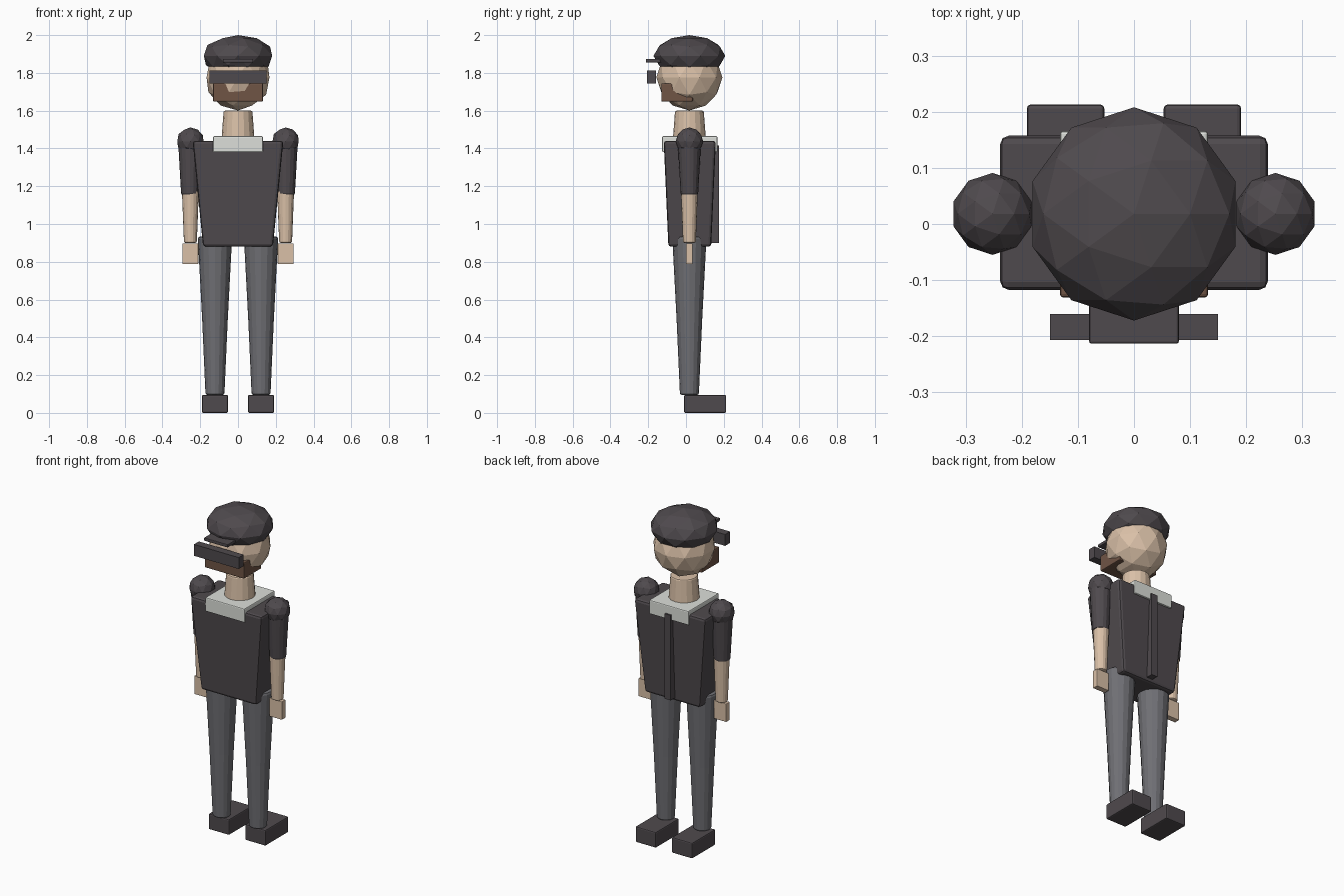
import bpy, bmesh
from mathutils import Matrix

if "Cube" in bpy.data.objects:
    bpy.data.objects.remove(bpy.data.objects["Cube"])

CY = 0.018  # depth of the body's centre line


def material(name, rgb):
    m = bpy.data.materials.new(name)
    m.diffuse_color = (*rgb, 1)
    m.use_nodes = True
    m.node_tree.nodes["Principled BSDF"].inputs["Base Color"].default_value = m.diffuse_color
    return m


DARK = material("charcoal cloth", (0.078, 0.068, 0.075))
GREY = material("grey trousers", (0.16, 0.16, 0.175))
SKIN = material("skin", (0.70, 0.53, 0.39))
WHITE = material("white collar", (0.72, 0.74, 0.70))
BROWN = material("brown beard", (0.16, 0.09, 0.06))


def finish(bm, name, mat, bevel=0.0, angle=30):
    me = bpy.data.meshes.new(name)
    bm.to_mesh(me)
    bm.free()
    me.materials.append(mat)
    ob = bpy.data.objects.new(name, me)
    bpy.context.collection.objects.link(ob)
    if bevel:
        b = ob.modifiers.new("bevel", 'BEVEL')
        b.width, b.segments = bevel, 2
        b.limit_method = 'ANGLE'
        b.angle_limit = angle * 3.14159 / 180
    return ob


def box(name, mat, x, y, z, bevel=0.0, taper=(1, 1)):
    """Box from ranges; taper scales the bottom face in x and y."""
    bm = bmesh.new()
    bmesh.ops.create_cube(bm, size=1)
    cx, cy, cz = [(a + b) / 2 for a, b in (x, y, z)]
    sx, sy, sz = [b - a for a, b in (x, y, z)]
    for v in bm.verts:
        tx, ty = taper if v.co.z < 0 else (1, 1)
        v.co = (cx + v.co.x * sx * tx, cy + v.co.y * sy * ty, cz + v.co.z * sz)
    return finish(bm, name, mat, bevel)


def limb(name, mat, x, z0, z1, r0, r1, bevel=0.008, sides=16):
    """Tapered cylinder with radius r0 at z0 and r1 at z1."""
    bm = bmesh.new()
    bmesh.ops.create_cone(bm, cap_ends=True, segments=sides, radius1=r0, radius2=r1,
                          depth=z1 - z0, matrix=Matrix.Translation((x, CY, (z0 + z1) / 2)))
    return finish(bm, name, mat, bevel, 50)


def ball(name, mat, x, z, r, rz):
    bm = bmesh.new()
    bmesh.ops.create_icosphere(bm, subdivisions=2, radius=1,
                               matrix=Matrix.Translation((x, CY, z)) @ Matrix.Diagonal((r, r, rz, 1)))
    return finish(bm, name, mat)


# Torso, collar and back strip
box("torso", DARK, (-0.24, 0.24), (-0.118, 0.158), (0.88, 1.44), 0.015, (0.77, 0.82))
box("collar", WHITE, (-0.132, 0.132), (-0.126, 0.166), (1.38, 1.465), 0.006)
box("back_strip", DARK, (-0.02, 0.02), (0.12, 0.175), (0.90, 1.415))

# Neck, head, beard and eyewear
limb("neck", SKIN, 0, 1.44, 1.60, 0.088, 0.076)
ball("head", SKIN, 0, 1.776, 0.175, 0.175)
box("beard", BROWN, (-0.132, 0.132), (-0.131, 0.036), (1.648, 1.745), 0.006)
box("eyewear", DARK, (-0.15, 0.15), (-0.207, -0.16), (1.743, 1.812))

# Cap
ball("cap", DARK, 0, 1.89, 0.19, 0.11)
box("cap_brim", DARK, (-0.08, 0.08), (-0.213, -0.09), (1.855, 1.874), 0.004)

# Arms and legs on both sides
for side, s in (("left", -1), ("right", 1)):
    ax, lx = s * 0.252, s * 0.122
    ball(side + "_shoulder", DARK, ax, 1.438, 0.073, 0.073)
    limb(side + "_sleeve", DARK, ax + s * 0.003, 1.155, 1.44, 0.046, 0.062)
    limb(side + "_forearm", SKIN, ax, 0.90, 1.18, 0.034, 0.045)
    box(side + "_hand", SKIN, (ax - 0.042, ax + 0.042), (0, 0.035), (0.788, 0.898), 0.003)
    limb(side + "_thigh", GREY, lx, 0.46, 0.935, 0.066, 0.091, 0.015)
    limb(side + "_shin", GREY, lx, 0.095, 0.50, 0.05, 0.068, 0.01)
    box(side + "_shoe", DARK, (lx - 0.069, lx + 0.069), (-0.01, 0.213), (0, 0.095), 0.007)
